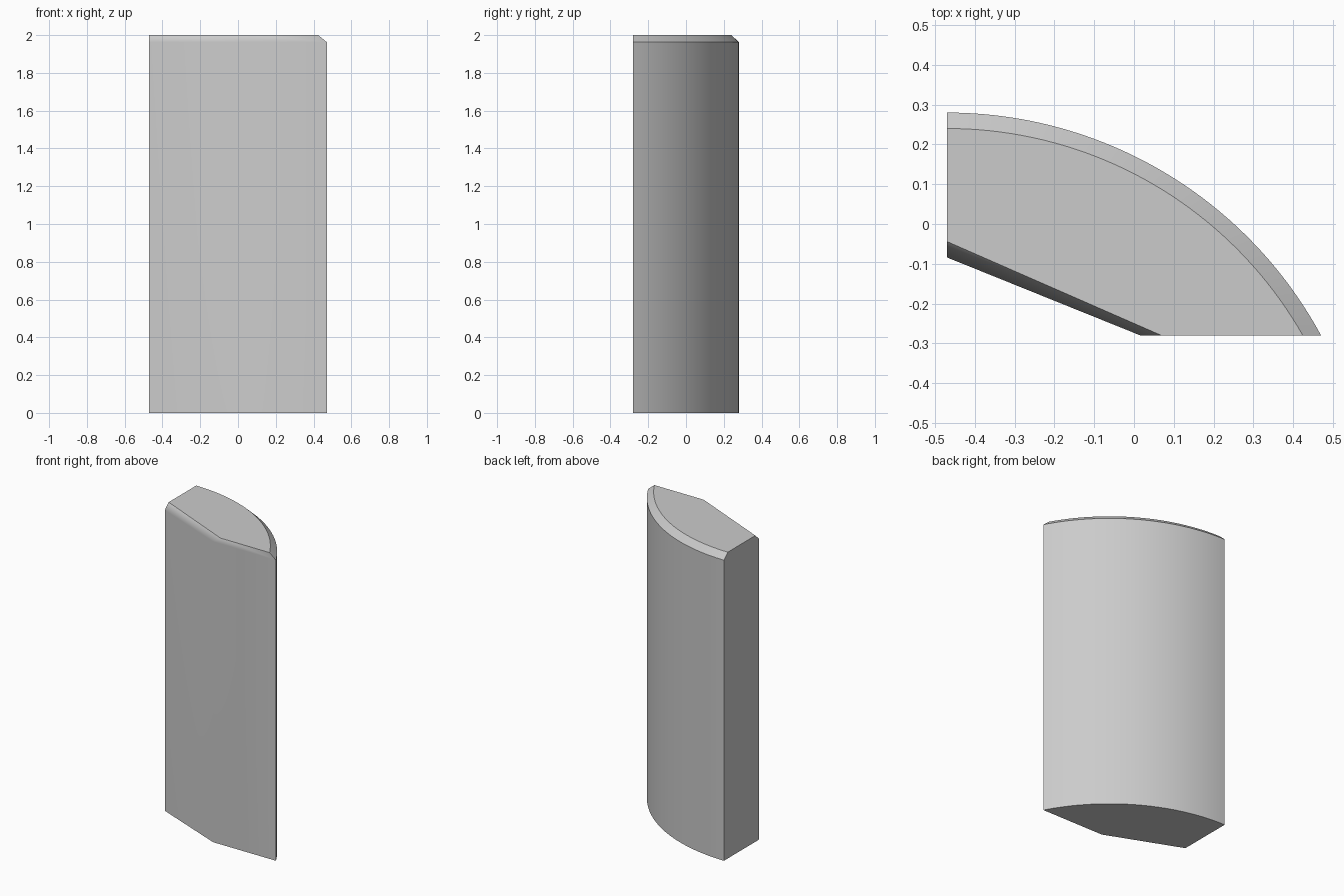
import bpy
import bmesh
import math

cube = bpy.data.objects.get("Cube")
if cube:
    bpy.data.objects.remove(cube, do_unlink=True)

HALF_X, HALF_Y = 0.47, 0.28
HEIGHT, SHOULDER = 2.0, 1.963
RADIUS, INSET = 1.069, 0.04
SEGMENTS = 40


def outline(radius, corner_x, side_y):
    """Quarter-lens plan: curved back, flat front, slanted front corner."""
    centre_y = HALF_Y - RADIUS
    end = math.acos((-HALF_Y - centre_y) / radius)
    points = []
    for i in range(SEGMENTS + 1):
        a = end * i / SEGMENTS
        points.append((-HALF_X + radius * math.sin(a), centre_y + radius * math.cos(a)))
    return points + [(corner_x, -HALF_Y), (-HALF_X, side_y)]


# Loft the body through base, shoulder and chamfered top
outer = outline(RADIUS, 0.016, -0.084)
inner = outline(RADIUS - INSET, 0.069, -0.044)
bm = bmesh.new()
rings = [[bm.verts.new((x, y, z)) for x, y in plan]
         for plan, z in ((outer, 0), (outer, SHOULDER), (inner, HEIGHT))]
count = len(outer)
for low, high in zip(rings, rings[1:]):
    for i in range(count):
        j = (i + 1) % count
        bm.faces.new((low[i], low[j], high[j], high[i]))
bm.faces.new(rings[0])
bm.faces.new(rings[-1])
bmesh.ops.recalc_face_normals(bm, faces=bm.faces)

# Crisp edges, except where the slanted chamfer blends into the front wall
for face in bm.faces:
    face.smooth = True
for edge in bm.edges:
    edge.smooth = edge.calc_face_angle(0) < math.radians(30)
shoulder, top = rings[1], rings[2]
for pair in ((shoulder[-2], shoulder[-1]), (shoulder[-2], top[-2])):
    bm.edges.get(pair).smooth = True

mesh = bpy.data.meshes.new("curved_block")
bm.to_mesh(mesh)
bm.free()
block = bpy.data.objects.new("curved_block", mesh)
bpy.context.collection.objects.link(block)

# Keep the large walls evenly shaded
weighted = block.modifiers.new("even_shading", 'WEIGHTED_NORMAL')
weighted.keep_sharp = True

# Plain grey finish
grey = bpy.data.materials.new("light_grey")
grey.use_nodes = True
colour = (0.6, 0.6, 0.6, 1)
grey.diffuse_color = colour
grey.node_tree.nodes["Principled BSDF"].inputs["Base Color"].default_value = colour
mesh.materials.append(grey)
